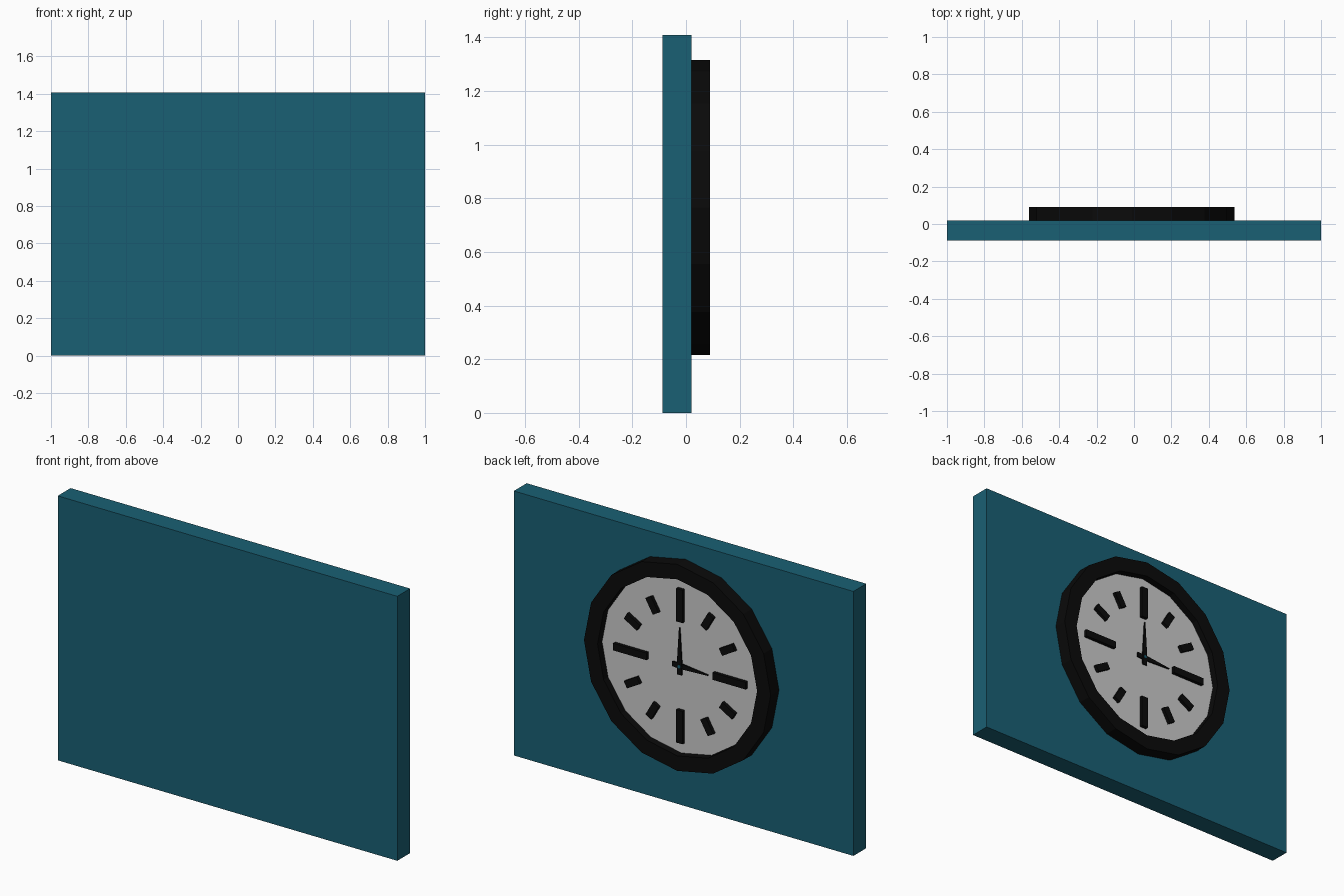
import bpy, bmesh
from math import sin, cos, pi, radians

if "Cube" in bpy.data.objects:
    bpy.data.objects.remove(bpy.data.objects["Cube"])

CX, CZ, SIDES = -0.012, 0.765, 16


def material(name, rgb):
    m = bpy.data.materials.new(name)
    m.diffuse_color = (*rgb, 1)
    m.use_nodes = True
    m.node_tree.nodes["Principled BSDF"].inputs["Base Color"].default_value = m.diffuse_color
    return m


TEAL = material("teal", (0.01, 0.117, 0.174))
BLACK = material("black", (0.003, 0.003, 0.003))


def finish(name, bm, mat=None):
    bmesh.ops.recalc_face_normals(bm, faces=bm.faces)
    me = bpy.data.meshes.new(name)
    bm.to_mesh(me)
    bm.free()
    ob = bpy.data.objects.new(name, me)
    bpy.context.collection.objects.link(ob)
    if mat:
        me.materials.append(mat)
    return ob


def prism(name, points, y0, y1, mat=None, turn=0.0):
    """Extrude a clock-face outline (u to the viewer's right, v up) from y0 to y1."""
    bm = bmesh.new()
    c, s = cos(turn), sin(turn)
    verts = [bm.verts.new((CX - (u * c - v * s), y0, CZ + u * s + v * c)) for u, v in points]
    face = bm.faces.new(verts)
    ext = bmesh.ops.extrude_face_region(bm, geom=[face], use_keep_orig=True)
    new = [g for g in ext["geom"] if isinstance(g, bmesh.types.BMVert)]
    bmesh.ops.translate(bm, verts=new, vec=(0, y1 - y0, 0))
    return finish(name, bm, mat)


def circle(r, n):
    return [(r * cos(2 * pi * i / n), r * sin(2 * pi * i / n)) for i in range(n)]


# Wall panel
bm = bmesh.new()
bmesh.ops.create_cube(bm, size=1)
for v in bm.verts:
    v.co = (v.co.x * 2, -0.034 + v.co.y * 0.108, (v.co.z + 0.5) * 1.408)
finish("wall_panel", bm, TEAL)

# Clock rim: closed square profile turned round the clock axis
bm = bmesh.new()
profile = [(0.55, 0.02), (0.55, 0.09), (0.47, 0.09), (0.47, 0.02)]
rings = [[bm.verts.new((CX + u, y, CZ + v)) for u, v in circle(r, SIDES)] for r, y in profile]
for k in range(4):
    a, b = rings[k], rings[(k + 1) % 4]
    for i in range(SIDES):
        j = (i + 1) % SIDES
        bm.faces.new((a[i], a[j], b[j], b[i]))
finish("clock_rim", bm, BLACK)

# Dial
prism("dial", circle(0.468, SIDES), 0.02, 0.055)

# Hour marks: long at the quarters, short between
for h in range(12):
    if h % 6 == 3:
        r0, r1 = 0.235, 0.41
    elif h % 3 == 0:
        r0, r1 = 0.195, 0.39
    else:
        r0, r1 = 0.28, 0.367
    w = 0.019
    prism(f"hour_mark_{h}", [(r0, -w), (r1, -w), (r1, w), (r0, w)],
          0.05, 0.073, BLACK, radians(30 * h))

# Tapered hands
for name, tip, turn, y in (("minute_hand", 0.205, 90, 0.067), ("hour_hand", 0.165, -2, 0.063)):
    prism(name, [(-0.045, -0.013), (0.0, -0.015), (tip, -0.002), (tip, 0.002),
                 (0.0, 0.015), (-0.045, 0.013)], y, y + 0.007, BLACK, radians(turn))

# Centre pin
prism("centre_pin", circle(0.009, 8), 0.05, 0.077, TEAL)
